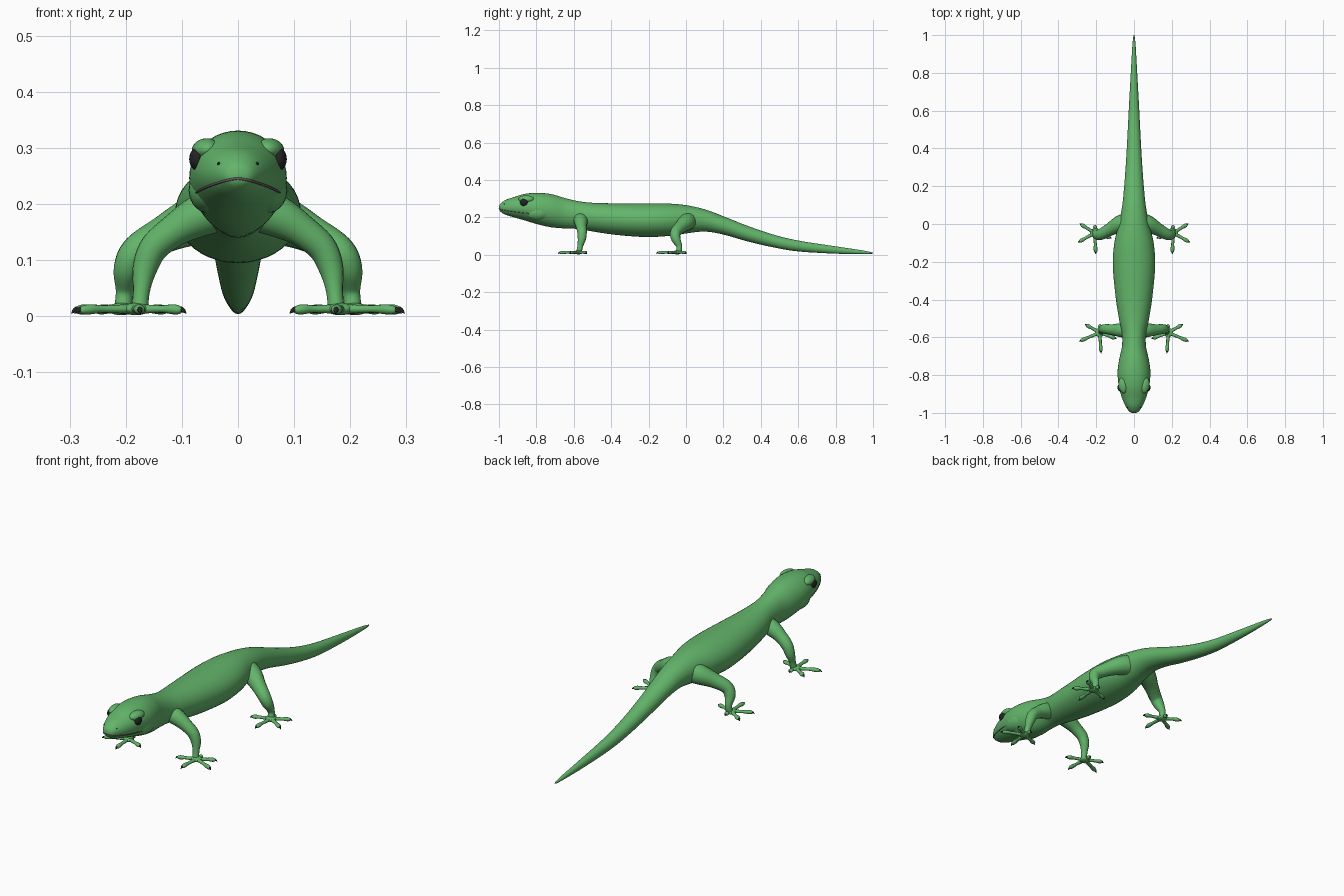
import bpy, math
from mathutils import Vector

if "Cube" in bpy.data.objects:
    bpy.data.objects.remove(bpy.data.objects["Cube"])


def material(name, rgb):
    m = bpy.data.materials.new(name)
    m.diffuse_color = (*rgb, 1)
    m.use_nodes = True
    m.node_tree.nodes["Principled BSDF"].inputs["Base Color"].default_value = m.diffuse_color
    return m


GREEN = material("green skin", (0.125, 0.46, 0.145))
BLACK = material("dark eye and claw", (0.018, 0.017, 0.018))
MAUVE = material("mauve mouth line", (0.16, 0.11, 0.13))


def spline(rows, t):
    """Catmull-Rom interpolation through rows of any width."""
    i = min(int(t), len(rows) - 2)
    u = t - i
    p1, p2 = rows[i], rows[i + 1]
    p0 = rows[i - 1] if i else p1
    p3 = rows[i + 2] if i + 2 < len(rows) else p2
    return [b + 0.5 * u * (c - a + u * (2 * a - 5 * b + 4 * c - d + u * (3 * (b - c) + d - a)))
            for a, b, c, d in zip(p0, p1, p2, p3)]


def loft(name, rings, mat, mirror=False):
    """Skin a list of rings, cap the ends, shade smooth."""
    n = len(rings[0])
    verts = [v for r in rings for v in r]
    faces = [(i * n + j, i * n + (j + 1) % n, (i + 1) * n + (j + 1) % n, (i + 1) * n + j)
             for i in range(len(rings) - 1) for j in range(n)]
    faces += [tuple(range(n))[::-1], tuple(range(len(verts) - n, len(verts)))]
    me = bpy.data.meshes.new(name)
    me.from_pydata(verts, [], faces)
    return finish(bpy.data.objects.new(name, me), mat, mirror, link=True)


def finish(ob, mat, mirror, link=False):
    if link:
        bpy.context.collection.objects.link(ob)
    ob.data.materials.append(mat)
    for p in ob.data.polygons:
        p.use_smooth = True
    if mirror:
        hub = bpy.data.objects.get("mirror_centre")
        if hub is None:
            hub = bpy.data.objects.new("mirror_centre", None)
            hub.hide_render = True
            bpy.context.collection.objects.link(hub)
        ob.modifiers.new("mirror", 'MIRROR').mirror_object = hub
    return ob


def tube(name, rows, mat, sides=16, steps=6, flat=1.0):
    """Mirrored round limb; rows are x, y, z, radius."""
    count = (len(rows) - 1) * steps
    pts = [spline(rows, k / steps) for k in range(count + 1)]
    rings, side = [], None
    for k, p in enumerate(pts):
        a, b = pts[max(k - 1, 0)], pts[min(k + 1, count)]
        tan = (Vector(b[:3]) - Vector(a[:3])).normalized()
        if side is None:
            side = tan.cross(Vector((0, 0, 1)) if abs(tan.z) < .9 else Vector((0, 1, 0)))
        side = (side - tan * side.dot(tan)).normalized()
        up = side.cross(tan)
        r = max(p[3], 0.0003)
        rings.append([Vector(p[:3]) + r * (side * math.cos(w) + up * math.sin(w) * flat)
                      for w in (2 * math.pi * j / sides for j in range(sides))])
    return loft(name, rings, mat, True)


def ball(name, loc, size, mat, rot=(0, 0, 0)):
    bpy.ops.mesh.primitive_uv_sphere_add(segments=24, ring_count=14, location=loc, rotation=rot)
    ob = bpy.context.object
    ob.name = name
    ob.scale = size
    return finish(ob, mat, True)


# Body from nose to tail: y, top z, bottom z, half width
BODY = [(-1.0, .253, .247, .002), (-.993, .272, .232, .024), (-.965, .293, .214, .044),
        (-.92, .308, .2, .064), (-.86, .326, .183, .080), (-.79, .331, .162, .087),
        (-.72, .324, .147, .079), (-.65, .304, .141, .064), (-.58, .287, .138, .064),
        (-.5, .278, .125, .080), (-.38, .275, .107, .098), (-.22, .275, .095, .112),
        (-.1, .274, .1, .104), (0, .265, .114, .08), (.1, .243, .124, .062),
        (.2, .206, .108, .052), (.32, .158, .074, .043), (.46, .11, .041, .035),
        (.6, .076, .018, .028), (.8, .045, .006, .017), (.94, .024, .004, .009),
        (.99, .014, .005, .004), (1.0, .01, .008, .001)]
rings = []
for k in range((len(BODY) - 1) * 5 + 1):
    y, top, bot, w = spline(BODY, k / 5)
    c, h = (top + bot) / 2, (top - bot) / 2
    rings.append([(w * math.cos(a), y, c + h * math.sin(a))
                  for a in (2 * math.pi * j / 40 for j in range(40))])
loft("body", rings, GREEN)


def skin_x(t, z):
    """Point on the right body surface at spline position t and height z."""
    y, top, bot, w = spline(BODY, t)
    s = (z - (top + bot) / 2) / ((top - bot) / 2)
    return w * math.sqrt(max(0, 1 - s * s)), y


# Mouth line hugging the snout
mouth = []
for k in range(20):
    t = 0.1 + k / 19 * 4.2
    z = .246 - .026 * (t / 4.3) ** 1.3
    x, y = skin_x(t, z)
    mouth.append((x, y, z, .0022 if k < 18 else .0012))
tube("mouth_line", mouth, MAUVE, sides=8, steps=2)

# Eyes, brows, cheeks and nostrils
ball("eye", (.073, -.866, .280), (.014, .021, .020), BLACK)
ball("brow", (.058, -.855, .298), (.024, .042, .019), GREEN, (0, .25, -.15))
ball("jaw_muscle", (.05, -.79, .225), (.038, .07, .042), GREEN)
nx, ny = skin_x(1.8, .272)
ball("nostril", (nx, ny, .272), (.003, .003, .003), BLACK)

# Legs: x, y, z, radius
tube("front_leg", [(.02, -.565, .195, .04), (.07, -.562, .178, .037), (.115, -.56, .152, .029),
                   (.15, -.556, .122, .026), (.166, -.557, .085, .022),
                   (.172, -.566, .045, .015), (.175, -.572, .012, .015)], GREEN)
tube("hind_leg", [(.02, .015, .185, .05), (.075, .0, .172, .045), (.13, -.03, .147, .034),
                  (.178, -.056, .118, .029), (.197, -.054, .085, .025),
                  (.202, -.036, .045, .016), (.205, -.04, .012, .016)], GREEN)

# Feet: centre and toe tips for each
FEET = {"front": ((.182, -.575), [(.26, -.53), (.292, -.622), (.174, -.685), (.092, -.608), (.18, -.53)]),
        "hind": ((.208, -.047), [(.288, .002), (.297, -.098), (.202, -.16), (.118, -.075), (.205, -.005)])}
for name, ((cx, cy), toes) in FEET.items():
    ball(name + "_palm", (cx, cy, .013), (.025, .024, .011), GREEN)
    for i, (tx, ty) in enumerate(toes):
        dx, dy = tx - cx, ty - cy

        def at(f, z, r):
            return (cx + dx * f, cy + dy * f, z, r)

        tube(f"{name}_toe_{i + 1}", [at(.05, .013, .01), at(.35, .013, .0085), at(.55, .013, .008),
                                     at(.74, .0125, .0105), at(.88, .011, .008),
                                     at(.93, .010, .001)], GREEN, 12, 4, .85)
        tube(f"{name}_claw_{i + 1}", [at(.84, .013, .006), at(.93, .011, .0045),
                                      at(1, .005, .0005)], BLACK, 8, 3)
